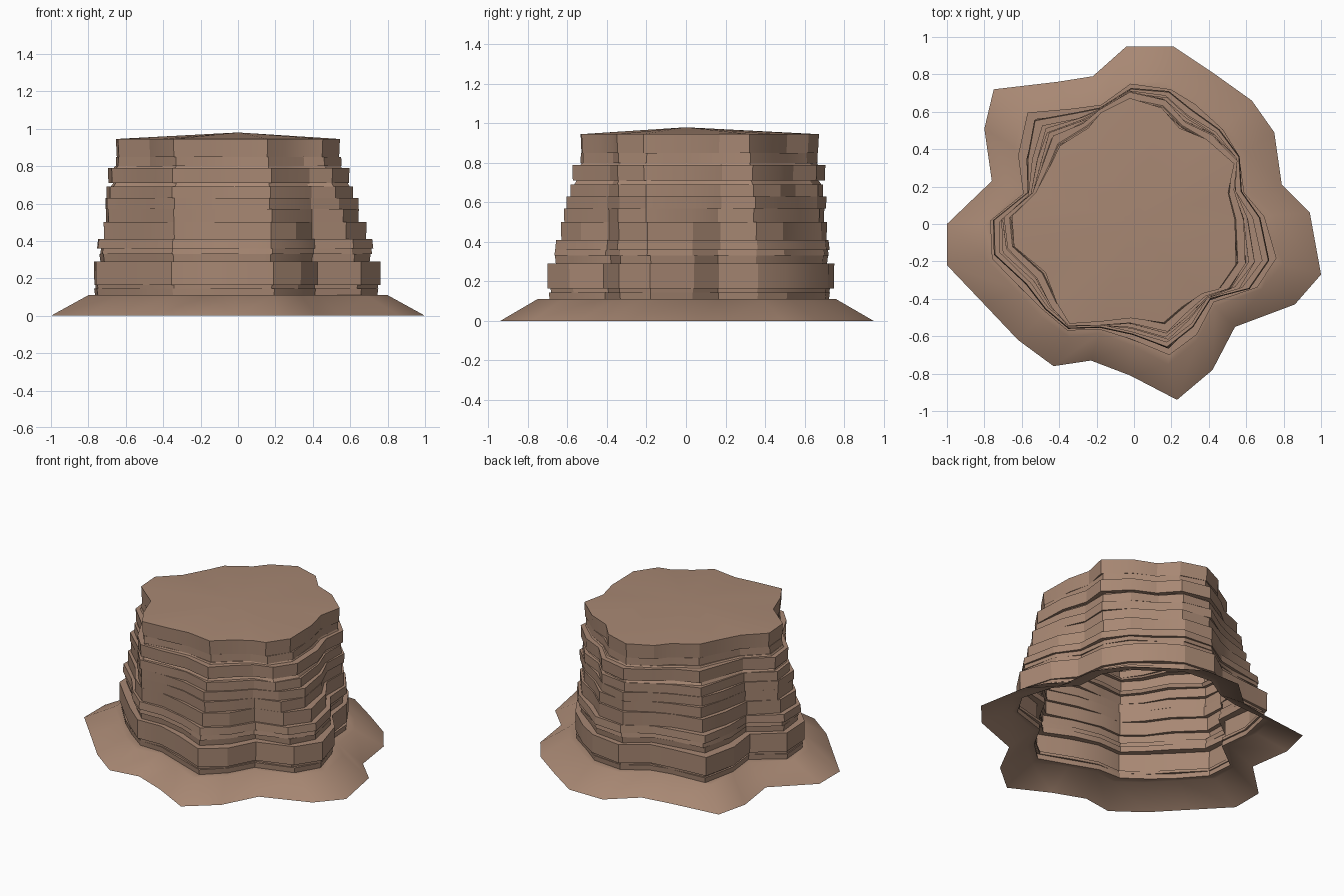
import bpy
import bmesh
import math
import random
from mathutils import Vector

random.seed(4)

default = bpy.data.objects.get("Cube")
if default:
    bpy.data.objects.remove(default, do_unlink=True)

# Sandstone colour
stone = bpy.data.materials.new("brown sandstone")
stone.use_nodes = True
colour = (0.39, 0.245, 0.172, 1)
stone.diffuse_color = colour
shader = stone.node_tree.nodes["Principled BSDF"]
shader.inputs["Base Color"].default_value = colour
shader.inputs["Roughness"].default_value = 0.9

# Ground outline of the hill, running clockwise from the back
GROUND = [(-.04, .95), (.21, .95), (.42, .81), (.63, .66), (.75, .49), (.79, .21),
          (.94, .06), (1, -.27), (.86, -.43), (.54, -.55), (.42, -.78), (.23, -.94),
          (-.02, -.81), (-.23, -.73), (-.43, -.76), (-.62, -.62), (-.8, -.43), (-1, -.22),
          (-1, 0), (-.76, .23), (-.8, .51), (-.75, .72), (-.41, .76), (-.22, .79)]
# Matching corners at the foot of the cliff and around the plateau
FOOT = [(-.02, .74), (.19, .72), (.32, .63), (.47, .51), (.56, .37), (.58, .17),
        (.7, .04), (.76, -.19), (.66, -.34), (.42, -.41), (.33, -.58), (.19, -.7),
        (-.01, -.62), (-.19, -.56), (-.35, -.56), (-.49, -.46), (-.61, -.34), (-.76, -.18),
        (-.77, .01), (-.58, .16), (-.61, .36), (-.56, .59), (-.32, .61), (-.18, .63)]
PLATEAU = [(-.02, .67), (.15, .62), (.25, .51), (.39, .45), (.53, .32), (.5, .17),
           (.53, .02), (.54, -.21), (.45, -.34), (.36, -.37), (.25, -.44), (.16, -.52),
           (-.02, -.49), (-.18, -.51), (-.34, -.53), (-.41, -.42), (-.47, -.26), (-.64, -.12),
           (-.65, .04), (-.52, .16), (-.43, .32), (-.39, .42), (-.25, .51), (-.18, .58)]
# Rock layers from the bottom: lower height, and how far the layer stands out
LAYERS = [(.11, -.01), (.145, -.015), (.165, .006), (.29, -.02), (.33, -.008), (.36, .008),
          (.41, -.004), (.5, -.004), (.57, .004), (.63, .006), (.69, -.008), (.71, .016),
          (.79, -.012), (.8, -.012), (.85, .004)]
RIM = .945
COUNT = len(GROUND)


def ring(points, z, scale=1):
    return [Vector((x * scale, y * scale, z)) for x, y in points]


def layer_outline(z, offset, rough):
    """Cliff outline between foot and plateau, pushed out and roughened."""
    t = min(max((z - .22) / .67, 0), 1)
    outline = []
    for low, high in zip(FOOT, PLATEAU):
        point = Vector(low).lerp(Vector(high), t)
        outward = point.normalized() * (offset + random.uniform(-rough, rough))
        sideways = Vector((-point.y, point.x)).normalized() * random.uniform(-rough, rough)
        outline.append(point + outward + sideways)
    return outline


def build_loft(name, rings, smooth_angle, apex=None):
    """Skin a stack of rings, closing the top to a point when apex is given."""
    bm = bmesh.new()
    loops = [[bm.verts.new(p) for p in points] for points in rings]
    for low, high in zip(loops, loops[1:]):
        for i in range(COUNT):
            j = (i + 1) % COUNT
            bm.faces.new((low[j], low[i], high[i], high[j]))
    if apex:
        tip = bm.verts.new(apex)
        top = loops[-1]
        for i in range(COUNT):
            bm.faces.new((top[(i + 1) % COUNT], top[i], tip))
    mesh = bpy.data.meshes.new(name)
    bm.to_mesh(mesh)
    bm.free()
    mesh.materials.append(stone)
    obj = bpy.data.objects.new(name, mesh)
    bpy.context.collection.objects.link(obj)
    bpy.ops.object.select_all(action="DESELECT")
    obj.select_set(True)
    bpy.context.view_layer.objects.active = obj
    bpy.ops.object.shade_smooth_by_angle(angle=math.radians(smooth_angle))


# Cliff: near-upright layers with small ledges between them
cliff_rings = []
tops = [bottom for bottom, _ in LAYERS[1:]] + [RIM]
for (bottom, offset), top in zip(LAYERS, tops):
    outline = layer_outline((bottom + top) / 2, offset, .008)
    lean = random.uniform(-.004, .012)
    cliff_rings += [ring(outline, bottom, 1 + lean), ring(outline, top, 1 - lean)]
build_loft("rock_cliff", cliff_rings[:-1], 20)

# Plateau: the cap layer's rim rising gently to the middle
build_loft("plateau_cap", cliff_rings[-2:], 20, Vector((0, 0, .98)))

# Skirt: sloping scree around the foot, with a narrow ledge in to the cliff
foot = LAYERS[0][0]
build_loft("scree_skirt", [ring(GROUND, 0), ring(GROUND, foot, .8), cliff_rings[0]], 60)
